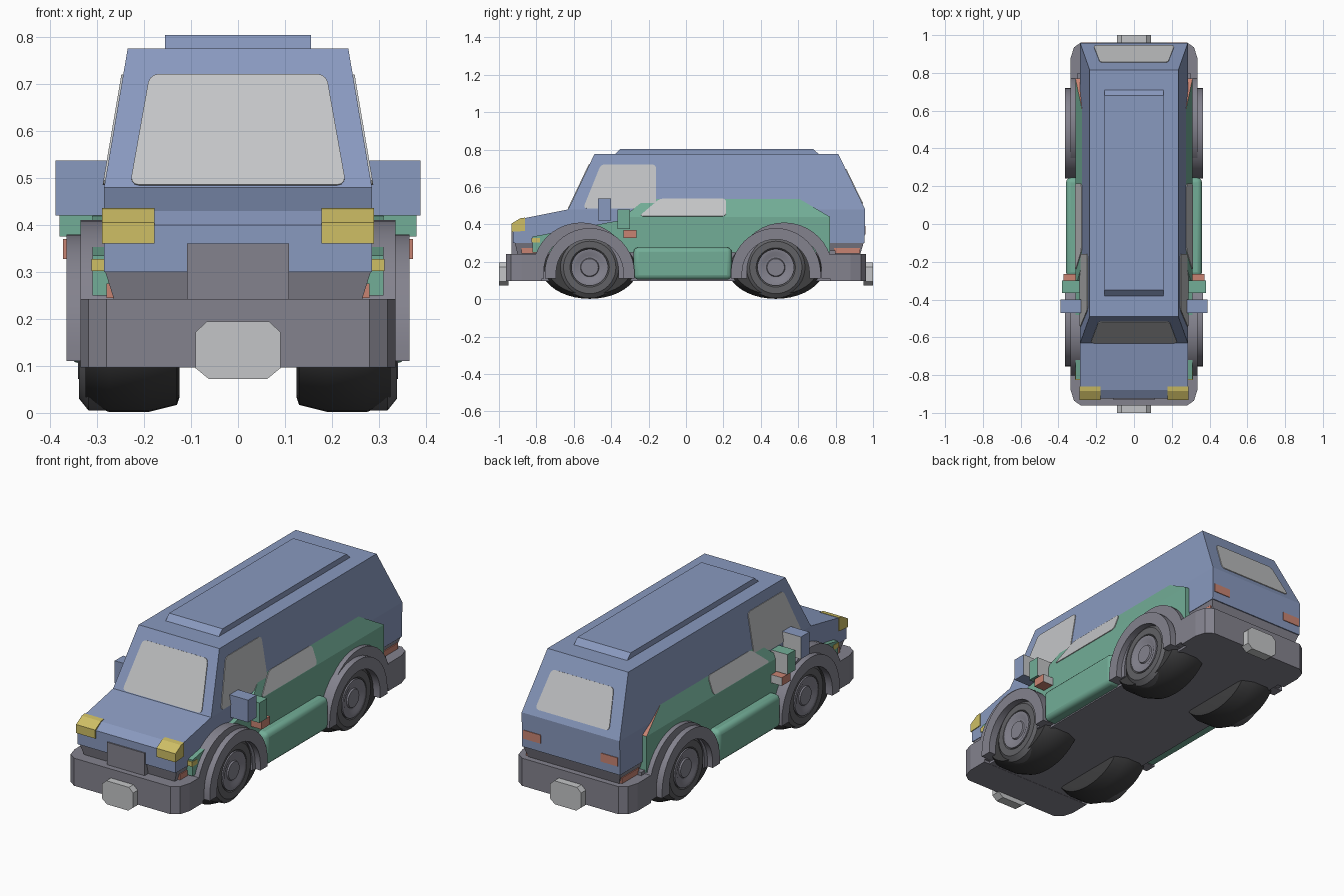
import bpy, bmesh, math
from mathutils import Vector

cube = bpy.data.objects.get("Cube")
if cube:
    bpy.data.objects.remove(cube, do_unlink=True)


def material(name, rgb):
    m = bpy.data.materials.new(name)
    m.use_nodes = True
    m.diffuse_color = (*rgb, 1)
    m.node_tree.nodes["Principled BSDF"].inputs["Base Color"].default_value = (*rgb, 1)
    return m


BLUE = material("body blue", (0.25, 0.32, 0.52))
GREEN = material("panel green", (0.17, 0.42, 0.31))
GRAY = material("trim gray", (0.23, 0.225, 0.27))
GLASS = material("pale glass", (0.55, 0.56, 0.57))
YELLOW = material("lamp yellow", (0.62, 0.52, 0.13))
RED = material("lamp red", (0.58, 0.23, 0.17))
TIRE = material("tire black", (0.05, 0.05, 0.052))
RING = material("wheel dark gray", (0.12, 0.12, 0.13))


def finish(name, bm, mats, mirror=False, bevel=0, smooth=False):
    bmesh.ops.recalc_face_normals(bm, faces=bm.faces)
    me = bpy.data.meshes.new(name)
    bm.to_mesh(me)
    bm.free()
    ob = bpy.data.objects.new(name, me)
    bpy.context.collection.objects.link(ob)
    for m in mats:
        me.materials.append(m)
    if bevel:
        b = ob.modifiers.new("soft edges", "BEVEL")
        b.width, b.segments = bevel, 3
    if mirror:
        ob.modifiers.new("both sides", "MIRROR")
    if smooth:
        bpy.ops.object.select_all(action="DESELECT")
        ob.select_set(True)
        bpy.context.view_layer.objects.active = ob
        bpy.ops.object.shade_smooth_by_angle(angle=math.radians(35))
    return ob


def loft(name, a, b, mats, rule=None, **kw):
    """Solid between two matching outlines; rule picks a material per face."""
    bm = bmesh.new()
    va, vb = [bm.verts.new(p) for p in a], [bm.verts.new(p) for p in b]
    bm.faces.new(va)
    bm.faces.new(vb)
    for i in range(len(a)):
        j = (i + 1) % len(a)
        bm.faces.new((va[i], va[j], vb[j], vb[i]))
    bmesh.ops.recalc_face_normals(bm, faces=bm.faces)
    if rule:
        for f in bm.faces:
            f.material_index = rule(f)
    return finish(name, bm, mats, **kw)


def hull(name, profile, width, mats, **kw):
    """Side profile (y, z) with a half-width that depends on height."""
    return loft(name, [(-width(z), y, z) for y, z in profile],
                [(width(z), y, z) for y, z in profile], mats, **kw)


def box(name, x, y, z, mat, rule=None, **kw):
    mats = mat if isinstance(mat, list) else [mat]
    ring = [(y[0], z[0]), (y[1], z[0]), (y[1], z[1]), (y[0], z[1])]
    return loft(name, [(x[0], *p) for p in ring], [(x[1], *p) for p in ring], mats, rule, **kw)


def plate(name, pts, mat, corner=0.02, thick=0.004, **kw):
    """Thin rounded panel lying on a surface, facing out from the middle."""
    bm = bmesh.new()
    f = bm.faces.new([bm.verts.new(p) for p in pts])
    f.normal_update()
    n = f.normal.copy()
    mid = f.calc_center_median() - Vector((0, 0, 0.4))
    if n.dot(mid) < 0:
        n.negate()
    if corner:
        bmesh.ops.bevel(bm, geom=bm.verts[:], offset=corner, segments=3,
                        profile=0.5, affect="VERTICES")
    new = bmesh.ops.extrude_face_region(bm, geom=bm.faces[:])["geom"]
    bmesh.ops.translate(bm, vec=n * thick, verts=[v for v in new if isinstance(v, bmesh.types.BMVert)])
    return finish(name, bm, [mat], **kw)


def lathe(name, profile, y, z, mat, stretch=1.0):
    """Turn (radius, x) points around the axle."""
    bm = bmesh.new()
    n = 40
    rings = [[bm.verts.new((x, y + stretch * r * math.cos(math.tau * i / n),
                            z + r * math.sin(math.tau * i / n))) for i in range(n)]
             for r, x in profile]
    for a, b in zip(rings, rings[1:]):
        for i in range(n):
            j = (i + 1) % n
            bm.faces.new((a[i], a[j], b[j], b[i]))
    bm.faces.new(rings[0])
    bm.faces.new(rings[-1])
    return finish(name, bm, [mat], mirror=True, smooth=True)


def arch(name, y, z, r_in, r_out, x):
    """Wheel arch with short legs."""
    steps = [math.pi * i / 20 for i in range(21)]
    path = [(1, 0, 0.11)] + [(math.cos(t), math.sin(t), z) for t in steps] + [(-1, 0, 0.11)]
    outer = [(y + r_out * c, h + r_out * s) for c, s, h in path]
    inner = [(y + r_in * c, h + r_in * s) for c, s, h in reversed(path)]
    ring = outer + inner
    return loft(name, [(x[0], *p) for p in ring], [(x[1], *p) for p in ring], [GRAY],
                mirror=True, smooth=True)


# Van body
def cabin_w(z):
    return 0.285 - (z - 0.48) * 0.17


hull("lower_body", [(-0.925, 0.30), (-0.925, 0.40), (-0.88, 0.43), (-0.63, 0.48),
                    (0.958, 0.48), (0.955, 0.30)], lambda z: 0.285, [BLUE])
hull("cabin", [(-0.63, 0.48), (-0.49, 0.775), (0.815, 0.775), (0.958, 0.48)], cabin_w, [BLUE])
hull("roof_panel", [(-0.38, 0.775), (-0.35, 0.804), (0.68, 0.804), (0.71, 0.775)],
     lambda z: 0.155, [BLUE])


# Glass on the cabin slopes
def end_y(z, low, high):
    return low + (high - low) * (z - 0.48) / 0.295


def end_glass(name, low, high, z0, z1, w0, w1):
    pts = [(s * w, end_y(z, low, high), z)
           for s, w, z in ((-1, w0, z0), (1, w0, z0), (1, w1, z1), (-1, w1, z1))]
    plate(name, pts, GLASS)


end_glass("windshield", -0.63, -0.49, 0.484, 0.72, 0.23, 0.188)
end_glass("rear_window", 0.958, 0.815, 0.51, 0.695, 0.215, 0.18)
plate("front_side_window", [(cabin_w(z), y, z) for y, z in
      ((-0.55, 0.485), (-0.455, 0.72), (-0.16, 0.72), (-0.16, 0.485))], GLASS, mirror=True)


# Green side panels
def shoulder_w(z):
    return 0.31 - (z - 0.44) * 0.36


hull("side_body", [(-0.82, 0.25), (-0.82, 0.335), (-0.36, 0.42), (-0.335, 0.44),
                   (0.77, 0.44), (0.77, 0.25)], lambda z: 0.31, [GREEN])
hull("side_shoulder", [(-0.335, 0.44), (-0.21, 0.54), (0.60, 0.54), (0.77, 0.44)], shoulder_w,
     [GREEN, RED], rule=lambda f: int(f.normal.y > 0.3))
plate("middle_side_window", [(shoulder_w(z), y, z) for y, z in
      ((-0.25, 0.443), (-0.14, 0.537), (0.215, 0.537), (0.215, 0.443))], GLASS, mirror=True)
box("side_skirt", (0.27, 0.36), (-0.28, 0.245), (0.105, 0.277), GREEN, mirror=True,
    bevel=0.025, smooth=True)

# Chassis and sill
box("chassis", (-0.30, 0.30), (-0.80, 0.80), (0.098, 0.26), GRAY)
loft("body_underside", [(s * 0.262, y, 0.235) for s, y in ((-1, -0.9), (1, -0.9), (1, 0.93), (-1, 0.93))],
     [(s * 0.283, y, 0.302) for s, y in ((-1, -0.915), (1, -0.915), (1, 0.95), (-1, 0.95))], [GRAY])
for y0, y1 in ((-0.88, -0.8), (0.79, 0.93)):
    box("red_sill", (0.2, 0.28), (y0, y1), (0.245, 0.275), RED, mirror=True)

# Bumpers with tow plates, front and rear
for side, name in ((-1, "front"), (1, "rear")):
    plan = [(-0.335, 0.77), (-0.335, 0.88), (-0.318, 0.935), (-0.28, 0.962)]
    plan += [(-x, y) for x, y in reversed(plan)]
    loft(name + "_bumper", [(x, side * y, 0.097) for x, y in plan],
         [(x, side * y, 0.242) for x, y in plan], [GRAY])
    octagon = [(0.062, 0.072), (0.09, 0.095), (0.09, 0.172), (0.066, 0.195)]
    octagon += [(-x, z) for x, z in reversed(octagon)]
    loft(name + "_tow_plate", [(x, side * 0.95, z) for x, z in octagon],
         [(x, side, z) for x, z in octagon], [GLASS])

# Wheels and arches
for side, name in ((-1, "front"), (1, "rear")):
    y = 0.48 if side > 0 else -0.515
    lathe(name + "_tire", [(0.14, 0.125), (0.155, 0.13), (0.17, 0.19), (0.17, 0.275),
                           (0.148, 0.325)], y, 0.172, TIRE, 1.53)
    lathe(name + "_wheel_ring", [(0.165, 0.25), (0.165, 0.318), (0.14, 0.338), (0.105, 0.338),
                                 (0.095, 0.327)], y, 0.17, RING)
    lathe(name + "_rim", [(0.098, 0.3), (0.098, 0.34), (0.08, 0.34), (0.062, 0.33),
                          (0.05, 0.33), (0.046, 0.337)], y, 0.17, GRAY)
    arch(name + "_arch", y, 0.14, 0.18, 0.24, (0.22, 0.365))
    arch(name + "_arch_backing", y + side * 0.045, 0.15, 0.2, 0.26, (0.2, 0.335))

# Grille, lamps
box("grille", (-0.109, 0.109), (-0.932, -0.9), (0.235, 0.36), GRAY)
lamp = [(-0.932, 0.36), (-0.932, 0.405), (-0.885, 0.433), (-0.86, 0.436), (-0.86, 0.365)]
loft("headlight", [(0.178, *p) for p in lamp], [(0.289, *p) for p in lamp], [YELLOW], mirror=True)
box("small_headlight", (0.27, 0.312), (-0.826, -0.78), (0.302, 0.327), YELLOW, mirror=True)
plate("tail_light", [(x, 0.956, z) for x, z in
      ((0.175, 0.345), (0.275, 0.345), (0.275, 0.39), (0.175, 0.39))], RED, corner=0, mirror=True)

# Stacked mirrors with glass on the back
for name, x, y, z, mat in (("upper_mirror", 0.388, (-0.47, -0.40), (0.42, 0.537), BLUE),
                           ("middle_mirror", 0.38, (-0.365, -0.30), (0.375, 0.48), GREEN),
                           ("lower_mirror", 0.372, (-0.335, -0.265), (0.327, 0.37), RED)):
    box(name, (0.28, x), y, z, [mat, GLASS], rule=lambda f: int(f.normal.y > 0.9), mirror=True)
